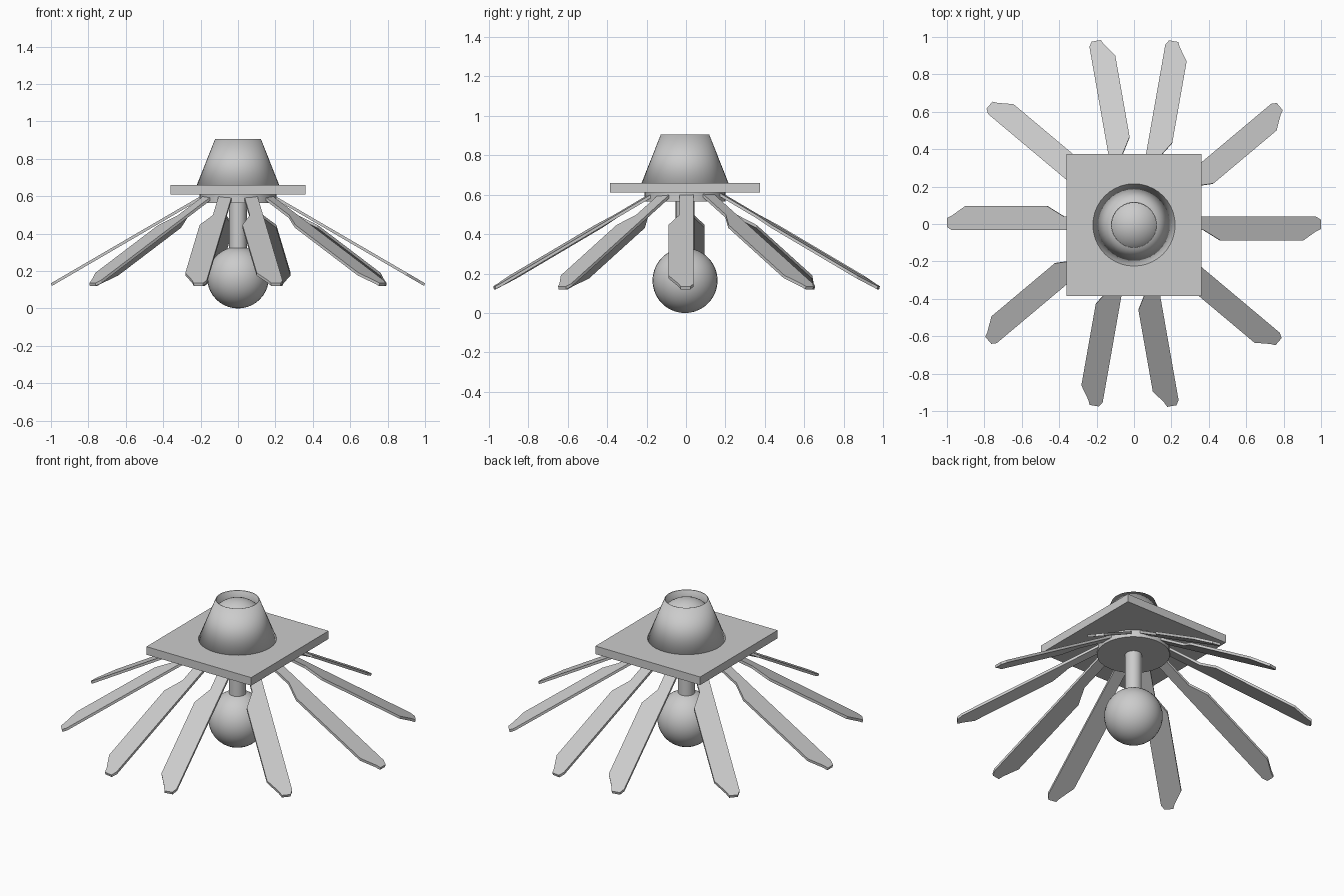
import bpy, bmesh, math

cube = bpy.data.objects.get("Cube")
if cube:
    bpy.data.objects.remove(cube, do_unlink=True)

grey = bpy.data.materials.new("plain_grey")
grey.use_nodes = True
color = (0.6, 0.6, 0.6, 1)
grey.diffuse_color = color
grey.node_tree.nodes["Principled BSDF"].inputs["Base Color"].default_value = color

CENTRE_Y = -0.005


def finish(name, smooth=True):
    obj = bpy.context.object
    obj.name = name
    obj.data.materials.append(grey)
    if smooth:
        bpy.ops.object.shade_smooth_by_angle(angle=math.radians(35))
    return obj


def ball(name, radius, z):
    bpy.ops.mesh.primitive_uv_sphere_add(segments=32, ring_count=20, radius=radius,
                                         location=(0, CENTRE_Y, z))
    return finish(name)


def round_part(name, r_low, r_high, low, high, fill='NGON'):
    bpy.ops.mesh.primitive_cone_add(vertices=40, radius1=r_low, radius2=r_high,
                                    depth=high - low, end_fill_type=fill,
                                    location=(0, CENTRE_Y, (low + high) / 2))
    return finish(name)


# Square mounting plate
bpy.ops.mesh.primitive_cube_add(size=1, location=(0, CENTRE_Y, 0.635))
bpy.context.object.scale = (0.72, 0.76, 0.05)
finish("mounting_plate", smooth=False)

# Tapered open cup with the pivot ball inside it
cup = round_part("cup", 0.22, 0.123, 0.66, 0.905, fill='NOTHING')
wall = cup.modifiers.new("wall", 'SOLIDIFY')
wall.thickness = 0.005
wall.offset = -1
ball("pivot_ball", 0.165, 0.738)

# Hub, stem and lamp globe
round_part("hub", 0.205, 0.205, 0.565, 0.612)
round_part("stem", 0.047, 0.047, 0.28, 0.57)
ball("globe", 0.165, 0.165)

# Blade outline: distance out from the axis, sideways offset
outline = [(0.17, 0.036), (0.97, 0.036), (0.995, 0.02), (0.995, -0.03),
           (0.97, -0.042), (0.9, -0.092), (0.46, -0.092), (0.37, -0.036),
           (0.17, -0.036)]


def make_blade(name, heading, bearing):
    shift = 0.25 * math.sin(math.radians(bearing - heading))
    reach = 0.25 * (math.cos(math.radians(bearing - heading)) - 1)
    bm = bmesh.new()
    face = bm.faces.new([bm.verts.new((a + reach, s + shift, 0.583 - 0.582 * (a - 0.2)))
                         for a, s in outline])
    top = bmesh.ops.extrude_face_region(bm, geom=[face])["geom"]
    bmesh.ops.translate(bm, verts=[v for v in top if isinstance(v, bmesh.types.BMVert)],
                        vec=(0.004, 0, 0.015))
    bmesh.ops.recalc_face_normals(bm, faces=bm.faces)
    mesh = bpy.data.meshes.new(name)
    bm.to_mesh(mesh)
    bm.free()
    mesh.materials.append(grey)
    obj = bpy.data.objects.new(name, mesh)
    obj.location.y = 0.003
    obj.rotation_euler.z = math.radians(heading)
    bpy.context.collection.objects.link(obj)


# Ten sloping blades, two matching half turns of five
for half in range(2):
    for i, heading in enumerate((0, 40, 80, 100, 140)):
        turn = 180 * half
        make_blade(f"blade_{half * 5 + i + 1}", heading + turn, 36 * i + turn)
